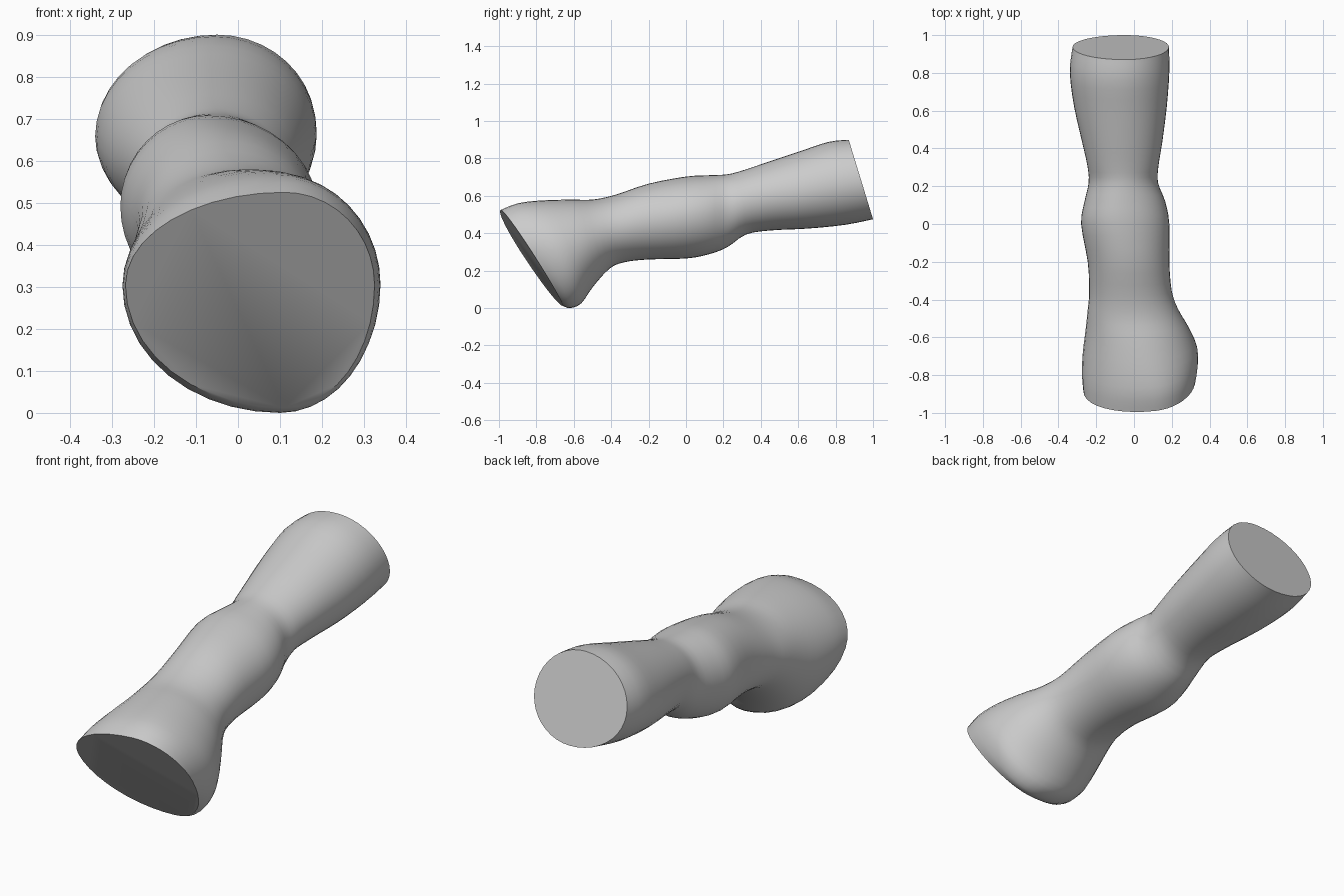
import bpy, bmesh
from math import sin, cos, pi

# Cross-sections: top y, top z, bottom y, bottom z, left x, right x, crown x, widest height fraction, y skew
SECTIONS = [
    (-0.99, 0.525, -0.66, 0.012, -0.268, 0.325, 0.11, 0.57, 0.10),
    (-0.90, 0.56, -0.62, 0.00, -0.275, 0.337, 0.10, 0.54, 0.08),
    (-0.78, 0.575, -0.56, 0.025, -0.272, 0.335, 0.07, 0.52, 0.05),
    (-0.62, 0.58, -0.50, 0.11, -0.257, 0.292, 0.03, 0.50, 0.02),
    (-0.50, 0.58, -0.41, 0.21, -0.245, 0.235, 0.00, 0.50, 0),
    (-0.38, 0.605, -0.33, 0.245, -0.237, 0.20, -0.02, 0.50, 0),
    (-0.20, 0.665, -0.20, 0.26, -0.245, 0.187, -0.04, 0.50, 0),
    (0.00, 0.703, 0.00, 0.265, -0.28, 0.187, -0.07, 0.52, 0),
    (0.12, 0.71, 0.12, 0.287, -0.262, 0.165, -0.07, 0.52, 0),
    (0.22, 0.715, 0.22, 0.325, -0.24, 0.127, -0.06, 0.52, 0),
    (0.30, 0.735, 0.32, 0.393, -0.247, 0.13, -0.06, 0.52, 0),
    (0.42, 0.775, 0.45, 0.415, -0.275, 0.15, -0.06, 0.50, 0),
    (0.60, 0.835, 0.65, 0.425, -0.318, 0.174, -0.06, 0.48, 0),
    (0.76, 0.888, 0.85, 0.445, -0.34, 0.187, -0.06, 0.48, 0),
    (0.87, 0.90, 1.00, 0.475, -0.325, 0.185, -0.05, 0.48, 0),
]
SIDES, STEPS = 40, 3


def spline(a, b, c, d, t):
    return 0.5 * (2*b + (c-a)*t + (2*a - 5*b + 4*c - d)*t*t + (3*b - a - 3*c + d)*t**3)


def smooth_sections():
    n = len(SECTIONS)
    for i in range(n - 1):
        quad = [SECTIONS[min(max(i + k, 0), n - 1)] for k in (-1, 0, 1, 2)]
        for s in range(STEPS):
            yield [spline(*vals, s / STEPS) for vals in zip(*quad)]
    yield SECTIONS[-1]


def ring(bm, yt, zt, yb, zb, xl, xr, cx, f, skew):
    cz = zb + (zt - zb) * f
    verts = []
    for k in range(SIDES):
        c, s = cos(2*pi*k/SIDES), sin(2*pi*k/SIDES)
        x = cx + c * ((xr - cx) if c > 0 else (cx - xl))
        z = cz + s * ((zt - cz) if s > 0 else (cz - zb))
        y = yb + (yt - yb) * (z - zb) / (zt - zb) + skew * (x - cx)
        verts.append(bm.verts.new((x, y, max(z, 0))))
    return verts


# Limb skin lofted through the sections, closed by two slanted flat cuts
bm = bmesh.new()
rings = [ring(bm, *s) for s in smooth_sections()]
for a, b in zip(rings, rings[1:]):
    for k in range(SIDES):
        j = (k + 1) % SIDES
        bm.faces.new((a[k], a[j], b[j], b[k]))
bm.faces.new(rings[0][::-1])
bm.faces.new(rings[-1])
bmesh.ops.recalc_face_normals(bm, faces=bm.faces)

mesh = bpy.data.meshes.new("limb_fragment")
bm.to_mesh(mesh)
bm.free()
limb = bpy.data.objects.new("limb_fragment", mesh)
bpy.context.collection.objects.link(limb)
bpy.context.view_layer.objects.active = limb
limb.select_set(True)
bpy.ops.object.shade_smooth_by_angle(angle=0.7)
